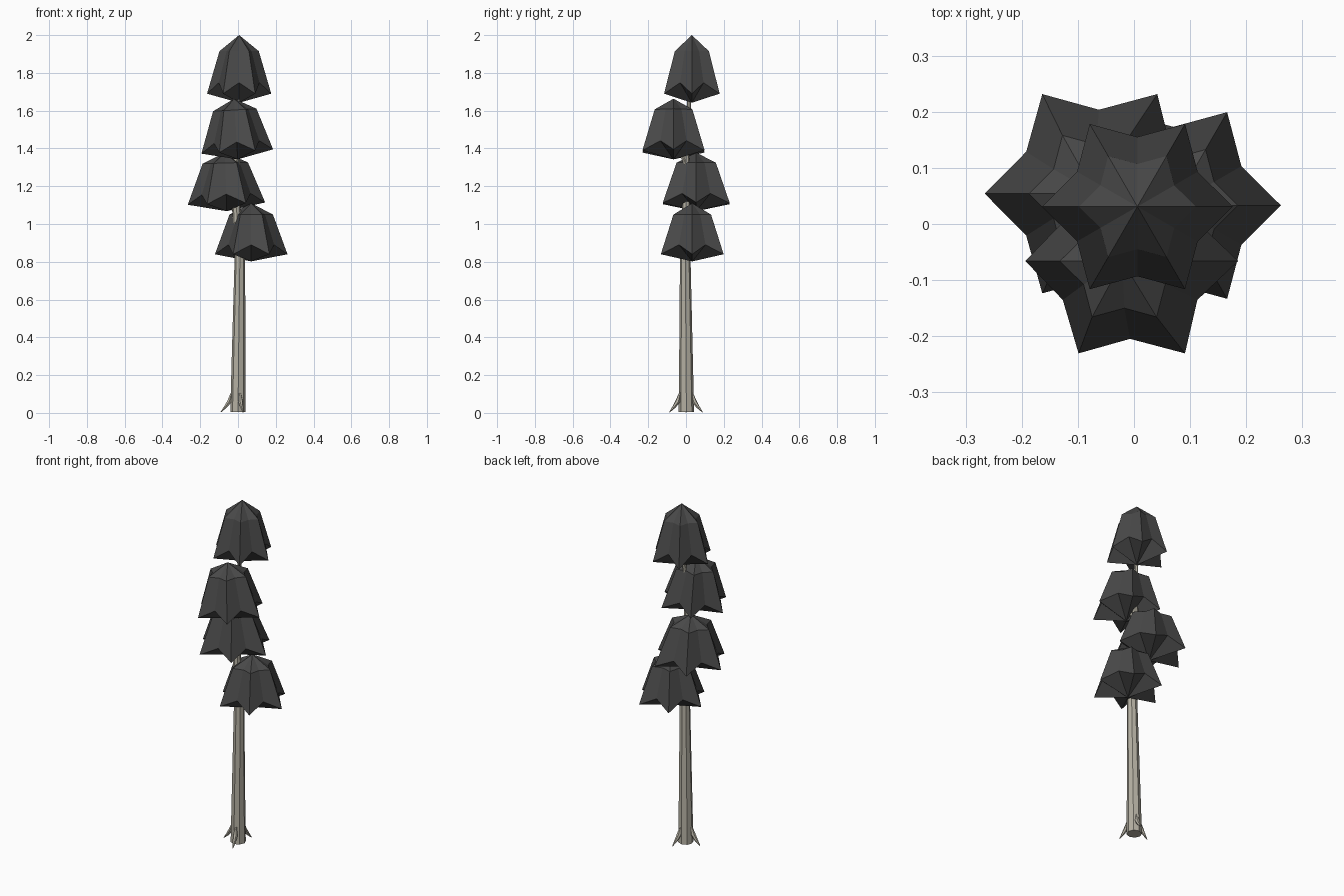
import bpy, bmesh, math
from mathutils import Vector, Matrix

if "Cube" in bpy.data.objects:
    bpy.data.objects.remove(bpy.data.objects["Cube"])


def material(name, rgb):
    m = bpy.data.materials.new(name)
    m.diffuse_color = (*rgb, 1)
    m.use_nodes = True
    m.node_tree.nodes["Principled BSDF"].inputs["Base Color"].default_value = m.diffuse_color
    return m


BARK = material("pale bark", (0.46, 0.435, 0.365))
LEAF = material("charcoal foliage", (0.065, 0.065, 0.065))


def finish(name, bm, mat):
    bmesh.ops.recalc_face_normals(bm, faces=bm.faces)
    me = bpy.data.meshes.new(name)
    bm.to_mesh(me)
    bm.free()
    me.materials.append(mat)
    ob = bpy.data.objects.new(name, me)
    bpy.context.collection.objects.link(ob)
    return ob


def tube(name, path, sides, flat=False):
    """Tapered limb through (x, y, z, radius) stations, capped at both ends."""
    bm = bmesh.new()
    pts = [Vector(p[:3]) for p in path]
    rings = []
    for i, p in enumerate(path):
        d = pts[min(i + 1, len(pts) - 1)] - pts[max(i - 1, 0)]
        q = Matrix.Identity(3) if flat else d.to_track_quat('Z', 'Y').to_matrix()
        rings.append([bm.verts.new(pts[i] + q @ Vector((
            p[3] * math.cos(math.tau * k / sides), p[3] * math.sin(math.tau * k / sides), 0)))
            for k in range(sides)])
    for a, b in zip(rings, rings[1:]):
        for k in range(sides):
            n = (k + 1) % sides
            bm.faces.new((a[k], a[n], b[n], b[k]))
    bm.faces.new(rings[0][::-1])
    bm.faces.new(rings[-1])
    return finish(name, bm, BARK)


def tier(name, x, y, tip_z, radius, shoulder_r, apex, shoulder, valley, under, tilt):
    """Six-pointed bell of foliage; heights are relative to the tips."""
    bm = bmesh.new()
    top = bm.verts.new((0, 0, apex))
    low = bm.verts.new((0, 0, under))
    upper, hem = [], []
    for k in range(12):
        a = math.tau * k / 12
        s = 0.73 if k % 2 else 1.0
        c, n = math.cos(a), math.sin(a)
        upper.append(bm.verts.new((shoulder_r * s * c, shoulder_r * s * n, shoulder)))
        hem.append(bm.verts.new((radius * s * c, radius * s * n, valley if k % 2 else 0)))
    for k in range(12):
        n = (k + 1) % 12
        bm.faces.new((top, upper[k], upper[n]))
        bm.faces.new((upper[k], hem[k], hem[n], upper[n]))
        bm.faces.new((low, hem[n], hem[k]))
    ob = finish(name, bm, LEAF)
    ob.location = (x, y, tip_z)
    ob.rotation_euler = (0, tilt, 0)
    return ob


# Foliage tiers, top to bottom
tier("foliage_top", 0.006, 0.031, 1.69, 0.17, 0.104, 0.31, 0.225, 0.058, -0.048, 0)
tier("foliage_upper", -0.004, -0.066, 1.384, 0.19, 0.115, 0.28, 0.22, 0.05, -0.042, -0.06)
tier("foliage_middle", -0.061, 0.054, 1.108, 0.205, 0.12, 0.27, 0.215, 0.05, -0.04, -0.03)
tier("foliage_lower", 0.07, 0.033, 0.84, 0.192, 0.115, 0.27, 0.21, 0.05, -0.038, 0)

# Slightly crooked tapering trunk
tube("trunk", [(0, 0.002, 0.005, 0.041), (0.003, 0, 0.3, 0.036), (0.01, -0.004, 0.82, 0.028),
               (-0.008, 0.0, 1.08, 0.022), (-0.008, 0.0, 1.36, 0.017),
               (0.0, 0.016, 1.64, 0.011), (0.004, 0.03, 1.8, 0.006)], 8, flat=True)

# Short twigs carrying the offset tiers
for i, (z, ex, ey) in enumerate([(0.78, 0.06, 0.03), (1.02, -0.055, 0.05), (1.32, -0.004, -0.06)]):
    tube(f"twig_{i + 1}", [(0, 0, z, 0.012), (ex, ey, z + 0.12, 0.006)], 5)

# Claw-like roots
for i, deg in enumerate((180, 73, -73)):
    c, s = math.cos(math.radians(deg)), math.sin(math.radians(deg))
    tube(f"root_{i + 1}", [(r * c, r * s, z, w) for r, z, w in
                           ((0.032, 0.112, 0.004), (0.046, 0.06, 0.013),
                            (0.066, 0.032, 0.009), (0.091, 0.004, 0.002))], 6)
